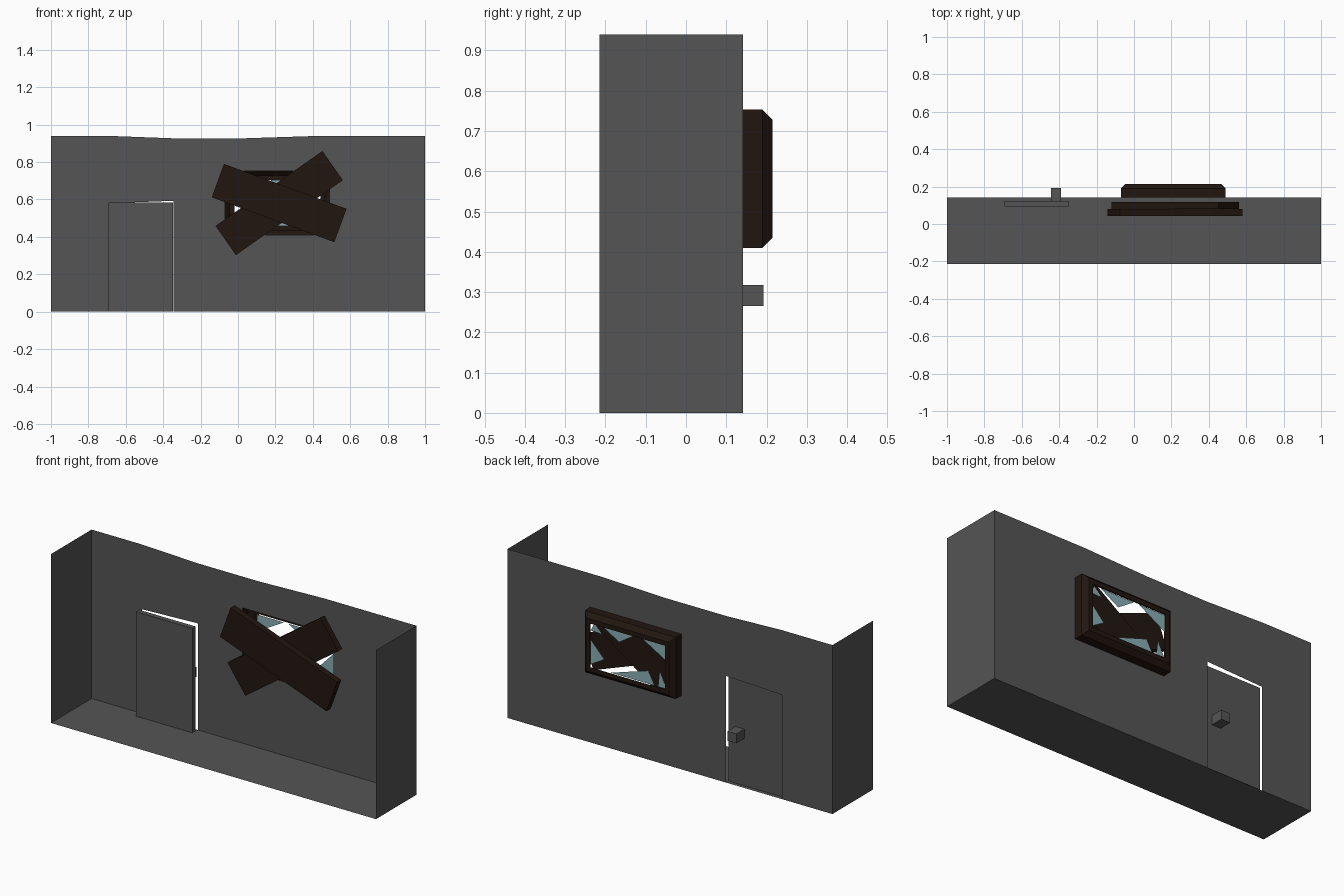
import bpy, bmesh
from math import radians
from mathutils import Matrix

if "Cube" in bpy.data.objects:
    bpy.data.objects.remove(bpy.data.objects["Cube"])


def material(name, rgb):
    m = bpy.data.materials.new(name)
    m.diffuse_color = (*rgb, 1)
    m.use_nodes = True
    m.node_tree.nodes["Principled BSDF"].inputs["Base Color"].default_value = m.diffuse_color
    return m


GREY = material("dark_grey", (0.09, 0.09, 0.09))
WOOD = material("dark_wood", (0.016, 0.008, 0.005))
GLASS = material("pale_glass", (0.25, 0.42, 0.46))


def add(name, bm, mat):
    bmesh.ops.remove_doubles(bm, verts=bm.verts, dist=1e-5)
    me = bpy.data.meshes.new(name)
    bm.to_mesh(me)
    bm.free()
    me.materials.append(mat)
    ob = bpy.data.objects.new(name, me)
    bpy.context.collection.objects.link(ob)
    return ob


def sheet(name, polys, mat):
    bm = bmesh.new()
    for p in polys:
        bm.faces.new([bm.verts.new(c) for c in p])
    return add(name, bm, mat)


def box(name, x, y, z, mat, angle=0):
    """Box from axis ranges, turned about y through its own centre."""
    bm = bmesh.new()
    size = [r[1] - r[0] for r in (x, y, z)]
    mid = [(r[0] + r[1]) / 2 for r in (x, y, z)]
    bmesh.ops.create_cube(bm, size=1)
    bm.transform(Matrix.Translation(mid) @ Matrix.Rotation(-radians(angle), 4, 'Y')
                 @ Matrix.Diagonal((*size, 1)))
    return add(name, bm, mat)


F, B, H = -0.215, 0.141, 0.94            # front edge, back wall, height
WX, WZ = (-0.07, 0.49), (0.41, 0.753)    # window opening

# floor and thin side walls
sheet("floor", [[(-1, F, 0), (1, F, 0), (1, B, 0), (-1, B, 0)]], GREY)
for side, x in (("left", -1), ("right", 1)):
    sheet(side + "_wall", [[(x, F, 0), (x, B, 0), (x, B, H), (x, F, H)]], GREY)

# back wall in vertical strips with sagging top, doorway and window opening
tops = [(-1, H), (-0.69, H), (-0.345, 0.927), (-0.07, 0.927), (0.03, 0.927),
        (0.43, H), (0.49, H), (1, H)]
strips = []
for (x0, t0), (x1, t1) in zip(tops, tops[1:]):
    bands = [(0, 0, t0, t1)]
    if x0 == -0.69:
        bands = [(0.58, 0.593, t0, t1)]
    elif WX[0] <= x0 < WX[1]:
        bands = [(0, 0, WZ[0], WZ[0]), (WZ[1], WZ[1], t0, t1)]
    for a0, a1, b0, b1 in bands:
        strips.append([(x0, B, a0), (x1, B, a1), (x1, B, b1), (x0, B, b0)])
sheet("back_wall", strips, GREY)

# door, slightly inside the room, with square knob behind
box("door", (-0.693, -0.347), (0.094, 0.122), (0.002, 0.583), GREY)
box("door_knob", (-0.445, -0.39), (0.122, 0.193), (0.265, 0.317), GREY)

# window frame: bevelled shell swept around the opening, open at the rear
profile = [(0, B), (0, 0.19), (0.025, 0.215), (0.05, 0.215)]
loops = [[(WX[0] + i, y, WZ[0] + i), (WX[1] - i, y, WZ[0] + i),
          (WX[1] - i, y, WZ[1] - i), (WX[0] + i, y, WZ[1] - i)] for i, y in profile]
sheet("window_frame", [[a[k], b[k], b[(k + 1) % 4], a[(k + 1) % 4]]
                       for a, b in zip(loops, loops[1:]) for k in range(4)], WOOD)

# broken glass shards around the frame
shards = [
    [(0.42, 0.705), (0.445, 0.66), (0.37, 0.655)],
    [(0.445, 0.61), (0.445, 0.47), (0.36, 0.52)],
    [(0.38, 0.705), (0.17, 0.705), (0.27, 0.64)],
    [(0.14, 0.705), (-0.025, 0.705), (-0.025, 0.61)],
    [(0.32, 0.457), (0.05, 0.457), (0.09, 0.53)],
    [(0.03, 0.457), (-0.025, 0.457), (0.02, 0.55)],
]
sheet("glass_shards", [[(x, 0.203, z) for x, z in s] for s in shards], GLASS)

# two crossed boards over the window
for name, y, a in (("front_board", (0.042, 0.079), -20.1), ("rear_board", (0.08, 0.117), 35)):
    box(name, (0.22 - 0.349, 0.22 + 0.349), y, (0.581 - 0.095, 0.581 + 0.095), WOOD, a)
